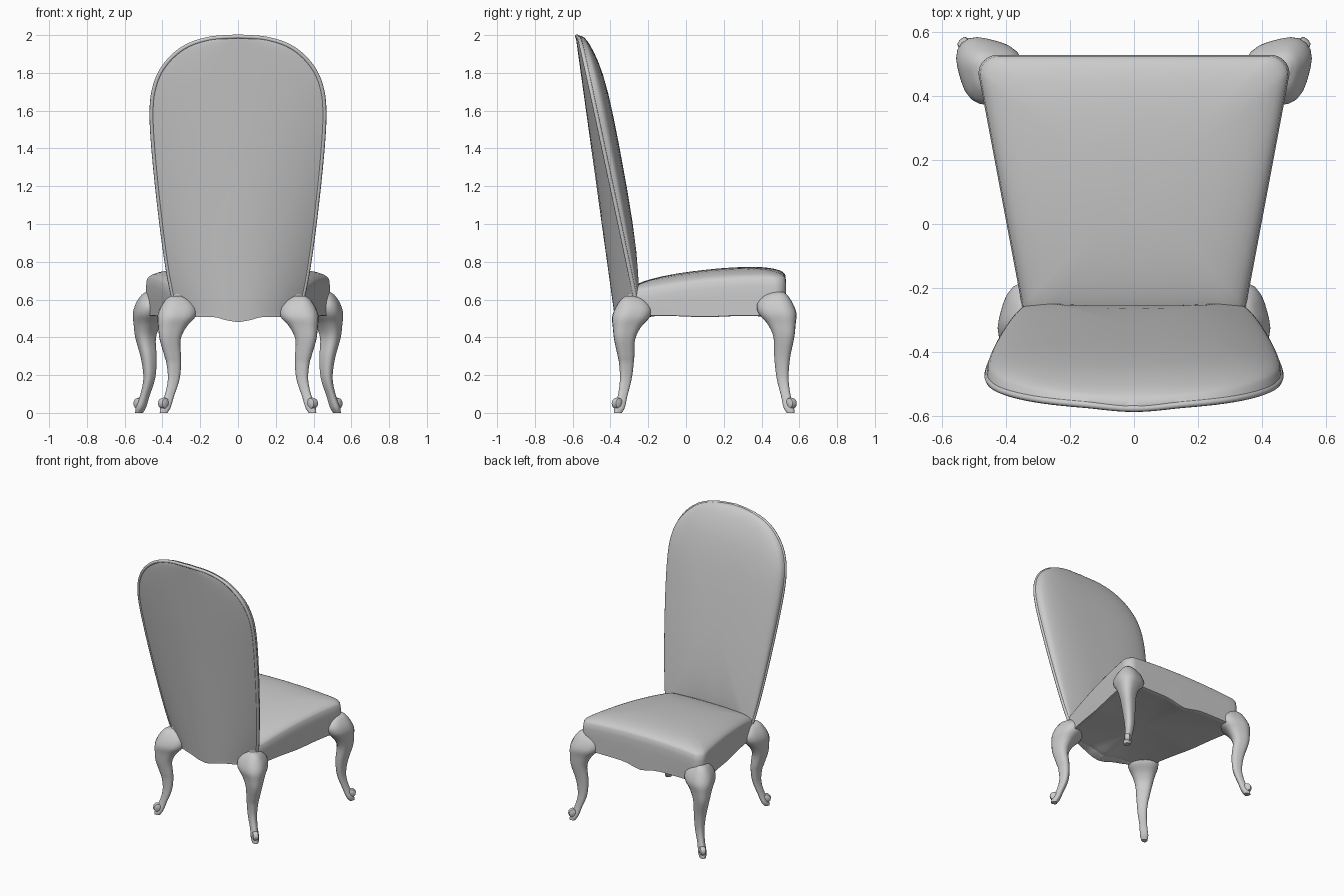
import bpy, bmesh, math
from mathutils import Vector

cube = bpy.data.objects.get("Cube")
if cube:
    bpy.data.objects.remove(cube)

grey = bpy.data.materials.new("plain_grey")
grey.use_nodes = True
COLOUR = (0.6, 0.6, 0.6, 1)
grey.diffuse_color = COLOUR
grey.node_tree.nodes["Principled BSDF"].inputs["Base Color"].default_value = COLOUR


def smooth_path(points, steps=6):
    """Catmull-Rom curve through the points."""
    pts = [Vector(p) for p in points]
    pts = [2 * pts[0] - pts[1]] + pts + [2 * pts[-1] - pts[-2]]
    out = []
    for a, b, c, d in zip(pts, pts[1:], pts[2:], pts[3:]):
        for i in range(steps):
            t = i / steps
            out.append(0.5 * (2 * b + (c - a) * t + (2 * a - 5 * b + 4 * c - d) * t ** 2
                              + (3 * b - a - 3 * c + d) * t ** 3))
    return out + [pts[-2]]


def finish(obj, angle=50):
    obj.data.materials.append(grey)
    bpy.ops.object.select_all(action='DESELECT')
    obj.select_set(True)
    bpy.context.view_layer.objects.active = obj
    bpy.ops.object.shade_smooth_by_angle(angle=math.radians(angle))


def loft(name, rings, angle=50):
    """Skin closed rings of equal length and cap both ends."""
    bm = bmesh.new()
    loops = [[bm.verts.new(p) for p in ring] for ring in rings]
    n = len(loops[0])
    for a, b in zip(loops, loops[1:]):
        for i in range(n):
            j = (i + 1) % n
            bm.faces.new((a[i], a[j], b[j], b[i]))
    for loop in (loops[0], loops[-1]):
        centre = bm.verts.new(sum((v.co for v in loop), Vector()) / n)
        for i in range(n):
            bm.faces.new((loop[i], loop[(i + 1) % n], centre))
    bmesh.ops.recalc_face_normals(bm, faces=bm.faces)
    mesh = bpy.data.meshes.new(name)
    bm.to_mesh(mesh)
    bm.free()
    obj = bpy.data.objects.new(name, mesh)
    bpy.context.collection.objects.link(obj)
    finish(obj, angle)
    return obj


def dome(t, n):
    return max(0, 1 - t ** n) ** (1 / n)


def lookup(table, z):
    """Linear interpolation in (z, value) pairs sorted by z."""
    if z <= table[0][0]:
        return table[0][1]
    for (z0, v0), (z1, v1) in zip(table, table[1:]):
        if z <= z1:
            return v0 + (v1 - v0) * (z - z0) / max(z1 - z0, 1e-6)
    return table[-1][1]


# Backrest: curved shell behind, padded front
half = smooth_path([(0, .48), (.06, .49), (.13, .507), (.25, .51), (.32, .53), (.345, .6),
                    (.375, .75), (.41, 1.0), (.448, 1.35), (.462, 1.6), (.44, 1.75),
                    (.38, 1.86), (.28, 1.945), (.15, 1.988), (0, 2.0)])
outline = half + [Vector((-p.x, p.y)) for p in reversed(half[1:-1])]
widths = [(p.y, p.x) for p in half if p.y > .53]
front_line = [(p.x, p.y) for p in smooth_path([(.48, -.21), (.72, -.237), (1.1, -.297),
                                               (1.5, -.37), (1.8, -.43), (2.0, -.49)])]


def back_y(x, z):
    edge = -.57 + .215 * (2 - z)
    middle = -.585 + .139 * (2 - z)
    side = min(1, abs(x) / max(lookup(widths, z), .01))
    return middle + (edge - middle) * side ** 2.2


def back_ring(t, padded):
    ring = []
    for p in outline:
        x, z = p.x * t, 1.3 + (p.y - 1.3) * t
        y = back_y(x, z)
        if padded:
            y += (lookup(front_line, z) - y) * dome(t, 3.5)
        ring.append((x, y, z))
    return ring


SCALES = [.15, .35, .55, .7, .8, .87, .92, .95, .975, .99]
rings = [back_ring(t, False) for t in SCALES + [1]]
rings += [back_ring(t, True) for t in reversed(SCALES)]
loft("backrest", rings, 60)

# Piping cord around the backrest edge
cord = bpy.data.curves.new("backrest_piping", 'CURVE')
cord.dimensions = '3D'
cord.bevel_depth = .011
cord.bevel_resolution = 2
path = [p for p in back_ring(.99, False) if p[2] > .58]
split = next(i for i in range(len(path)) if path[i][0] <= 0)
spline = cord.splines.new('POLY')
spline.points.add(len(path) - 1)
for point, p in zip(spline.points, path):
    point.co = (p[0], p[1] + .006, p[2], 1)
piping = bpy.data.objects.new("backrest_piping", cord)
bpy.context.collection.objects.link(piping)
cord.materials.append(grey)

# Seat: tapered cushion with a shaped lower edge
FRONT, BACK, RADIUS = .53, -.31, .06
corners = [(.487, FRONT), (-.487, FRONT), (-.352, BACK), (.352, BACK)]
seat_outline = []
for k, (cx, cy) in enumerate(corners):
    ox, oy = cx - math.copysign(RADIUS, cx), cy - math.copysign(RADIUS, cy)
    for i in range(9):
        a = math.pi / 2 * (k + i / 8)
        seat_outline.append(Vector((ox + RADIUS * math.cos(a), oy + RADIUS * math.sin(a))))
    nx, ny = corners[(k + 1) % 4]
    end = Vector((nx - math.copysign(RADIUS, nx), ny - math.copysign(RADIUS, ny)))
    a = math.pi / 2 * (k + 1)
    end += RADIUS * Vector((math.cos(a), math.sin(a)))
    start = seat_outline[-1].copy()
    seat_outline += [start.lerp(end, i / 16) for i in range(1, 16)]


def lower_edge(x, y):
    return .512 - .03 * math.exp(-(x / .09) ** 2) - .007 * math.exp(-((y - .1) / .12) ** 2)


def seat_ring(t, level):
    ring = []
    for p in seat_outline:
        x, y = p.x * t, .1 + (p.y - .1) * t
        low = lower_edge(p.x, p.y)
        crown = .745 + .14 * y - .15 * y * y - .1 * x * x
        rim = crown - .085
        if level == "top":
            z = rim + (crown - rim) * dome(t, 4)
        elif level == "under":
            z = low + (.535 - low) * (1 - t * t)
        else:
            z = low + (rim - low) * level
        ring.append((x, y, z))
    return ring


rings = [seat_ring(t, "under") for t in (.2, .5, .75, .9, .97)]
rings += [seat_ring(.99, .03), seat_ring(.993, .3), seat_ring(1, .7), seat_ring(1, 1)]
rings += [seat_ring(t, "top") for t in reversed(SCALES)]
loft("seat", rings)

# Cabriole legs: (x, y, z, radius) sections, shared by all four corners
SECTIONS = smooth_path([(.525, .555, 0, .02), (.515, .545, .03, .027), (.495, .53, .09, .025),
                        (.475, .516, .16, .029), (.47, .511, .22, .034), (.476, .512, .3, .042),
                        (.492, .521, .4, .054), (.482, .51, .47, .073), (.462, .49, .525, .098),
                        (.452, .477, .575, .094), (.455, .48, .62, .062),
                        (.46, .487, .64, .03)], 4)


def build_leg(name, sx, sy, dx, dy, top):
    diagonal = math.atan2(sy, sx)

    def place(x, y, z):
        return Vector((sx * (x - dx), sy * (y - dy), z * (top if z > .3 else 1)))

    rings = []
    for x, y, z, r in SECTIONS:
        c = place(x, y, z)
        ring = []
        for i in range(24):
            a = math.tau * i / 24
            q = r * (1 + .1 * math.cos(3 * a))
            ring.append(c + Vector((q * math.cos(a + diagonal), q * math.sin(a + diagonal), 0)))
        rings.append(ring)
    loft(name, rings)

    # Scrolled toe
    side = Vector((-math.sin(diagonal), math.cos(diagonal), 0))
    out = Vector((math.cos(diagonal), math.sin(diagonal), 0))
    c = place(.523, .556, .05)
    rings = []
    for offset, r in ((-.022, .014), (-.016, .027), (0, .031), (.016, .027), (.022, .014)):
        rings.append([c + side * offset + r * (out * math.cos(math.tau * i / 20)
                      + Vector((0, 0, math.sin(math.tau * i / 20)))) for i in range(20)])
    loft(name + "_toe", rings)


for label, sx in (("left", 1), ("right", -1)):
    build_leg("front_leg_" + label, sx, 1, 0, 0, 1)
    build_leg("back_leg_" + label, sx, -1, .13, .193, .965)
